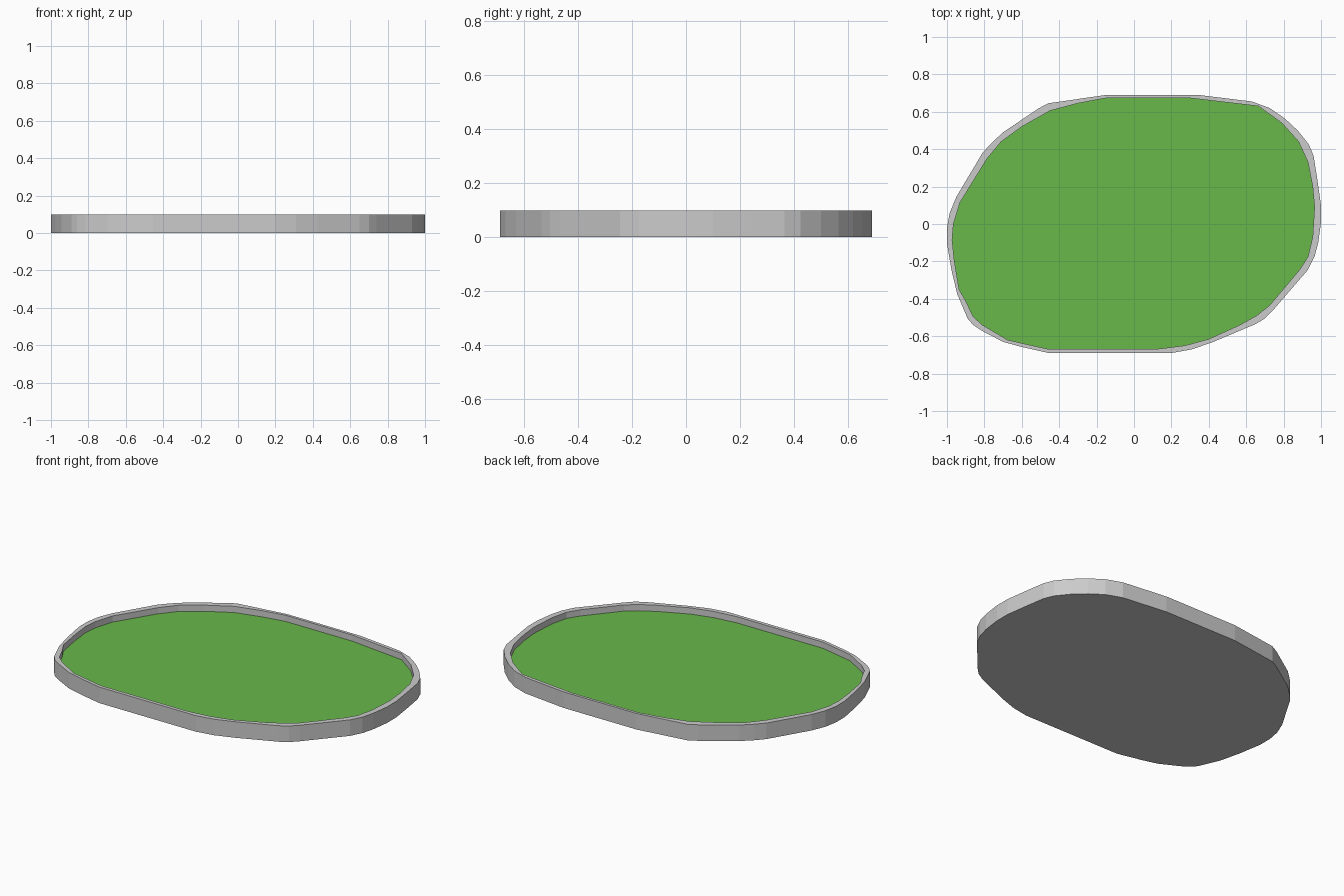
import bpy, bmesh

if "Cube" in bpy.data.objects:
    bpy.data.objects.remove(bpy.data.objects["Cube"])

H, FLOOR = 0.098, 0.06

# Outlines seen from above, clockwise from the back edge
OUTER = [(-.15, .69), (.345, .69), (.63, .655), (.725, .62), (.805, .565), (.875, .50),
         (.935, .425), (.96, .365), (.98, .24), (1, .10), (1, .01), (.985, -.10),
         (.965, -.175), (.93, -.245), (.74, -.465), (.70, -.505), (.65, -.535),
         (.425, -.63), (.31, -.67), (.20, -.69), (-.455, -.69), (-.61, -.655),
         (-.70, -.63), (-.815, -.57), (-.86, -.54), (-.89, -.505), (-.945, -.375),
         (-.975, -.25), (-1, -.105), (-1, -.02), (-.985, .06), (-.95, .145),
         (-.81, .38), (-.765, .43), (-.70, .49), (-.515, .615), (-.46, .645)]
INNER = [(-.15, .673), (.30, .673), (.665, .63), (.79, .54), (.88, .44), (.93, .33),
         (.955, .20), (.965, .09), (.955, -.07), (.93, -.175), (.885, -.245),
         (.725, -.435), (.655, -.49), (.565, -.54), (.40, -.615), (.27, -.65),
         (.125, -.668), (-.46, -.668), (-.675, -.62), (-.81, -.54), (-.86, -.495),
         (-.90, -.41), (-.935, -.35), (-.96, -.20), (-.972, -.085), (-.965, 0),
         (-.93, .115), (-.785, .35), (-.71, .44), (-.60, .52), (-.45, .605), (-.30, .645)]


def ring(bm, pts, z):
    return [bm.verts.new((x, y, z)) for x, y in pts]


def loop_edges(bm, vs):
    return [bm.edges.get((a, b)) or bm.edges.new((a, b))
            for a, b in zip(vs, vs[1:] + vs[:1])]


def wall(bm, lo, hi):
    n = len(lo)
    for i in range(n):
        j = (i + 1) % n
        bm.faces.new((lo[i], lo[j], hi[j], hi[i]))


def finish(bm, name):
    bmesh.ops.recalc_face_normals(bm, faces=bm.faces)
    me = bpy.data.meshes.new(name)
    bm.to_mesh(me)
    bm.free()
    ob = bpy.data.objects.new(name, me)
    bpy.context.collection.objects.link(ob)
    return ob


# Grey tray: underside, outer wall, flat rim, inner wall and recessed floor
bm = bmesh.new()
out_lo, out_hi = ring(bm, OUTER, 0), ring(bm, OUTER, H)
in_lo, in_hi = ring(bm, INNER, FLOOR - 0.02), ring(bm, INNER, H)
wall(bm, out_lo, out_hi)
wall(bm, in_lo, in_hi)
bm.faces.new(out_lo)
bm.faces.new(in_lo)
bmesh.ops.triangle_fill(bm, use_beauty=True,
                        edges=loop_edges(bm, out_hi) + loop_edges(bm, in_hi))
finish(bm, "stone_tray")

# Green lawn filling the tray, a little below the rim
bm = bmesh.new()
lo, hi = ring(bm, INNER, FLOOR - 0.015), ring(bm, INNER, FLOOR)
wall(bm, lo, hi)
bm.faces.new(lo)
bm.faces.new(hi)
lawn = finish(bm, "lawn")
green = bpy.data.materials.new("grass_green")
green.diffuse_color = (0.14, 0.48, 0.07, 1)
green.use_nodes = True
green.node_tree.nodes["Principled BSDF"].inputs["Base Color"].default_value = green.diffuse_color
lawn.data.materials.append(green)
